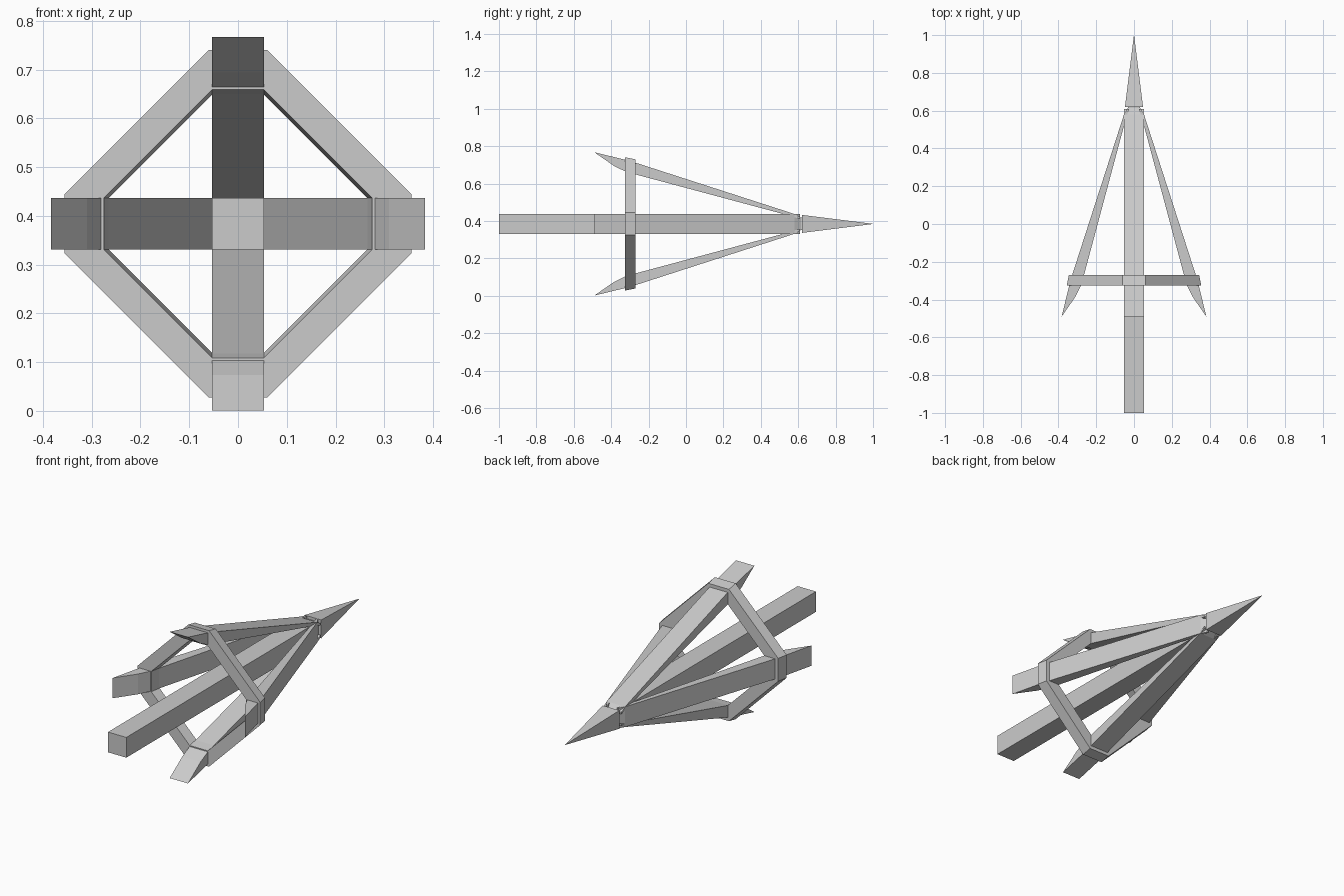
import bpy, bmesh, math
from mathutils import Matrix, Vector

if "Cube" in bpy.data.objects:
    bpy.data.objects.remove(bpy.data.objects["Cube"])

AXIS = 0.384   # height of the centre line
W = 0.053      # half width of the square shaft


def make_object(name, bm, angle=0.0):
    # spin about the y axis, then lift to the centre line
    bm.transform(Matrix.Translation((0, 0, AXIS)) @ Matrix.Rotation(angle, 4, 'Y'))
    bmesh.ops.recalc_face_normals(bm, faces=bm.faces)
    mesh = bpy.data.meshes.new(name)
    bm.to_mesh(mesh)
    bm.free()
    obj = bpy.data.objects.new(name, mesh)
    bpy.context.collection.objects.link(obj)
    return obj


def square_loft(name, sections):
    # square cross-sections (y, half size) joined along the y axis
    bm = bmesh.new()
    rings = [[bm.verts.new((sx * h, y, sz * h))
              for sx, sz in ((-1, -1), (1, -1), (1, 1), (-1, 1))]
             for y, h in sections]
    for a, b in zip(rings, rings[1:]):
        for i in range(4):
            j = (i + 1) % 4
            bm.faces.new((a[i], a[j], b[j], b[i]))
    bm.faces.new(rings[0])
    bm.faces.new(rings[-1])
    bmesh.ops.remove_doubles(bm, verts=bm.verts, dist=1e-5)
    make_object(name, bm)


def barb(name, profile, angle):
    # side profile (y, radius) extruded across the shaft width
    bm = bmesh.new()
    face = bm.faces.new([bm.verts.new((-W, y, r)) for y, r in profile])
    ext = bmesh.ops.extrude_face_region(bm, geom=[face], use_keep_orig=True)
    verts = [v for v in ext['geom'] if isinstance(v, bmesh.types.BMVert)]
    bmesh.ops.translate(bm, verts=verts, vec=(2 * W, 0, 0))
    make_object(name, bm, angle)


# central shaft with tapered neck
square_loft("shaft", [(-1.0, W), (0.575, W), (0.615, 0.033), (0.63, 0.033)])
# pointed head
square_loft("spear_tip", [(0.62, 0.048), (1.0, 0.0005)])

# four swept-back barbs
barb_profile = [(0.61, 0.036), (0.58, 0.053), (-0.30, 0.337), (-0.49, 0.383),
                (-0.385, 0.31), (-0.32, 0.278), (0.52, 0.053), (0.61, 0.026)]
for i, side in enumerate(("top", "right", "bottom", "left")):
    barb(side + "_barb", barb_profile, i * math.pi / 2)

# eight-sided brace ring tying the barbs together
bm = bmesh.new()


def octagon(y, r, c):
    loop = []
    for k in range(4):
        rot = Matrix.Rotation(k * math.pi / 2, 3, 'Y')
        loop += [bm.verts.new(rot @ Vector((x, y, r))) for x in (-c, c)]
    return loop


loops = [octagon(-0.325, 0.356, 0.06), octagon(-0.27, 0.345, 0.06),
         octagon(-0.27, 0.265, 0.053), octagon(-0.325, 0.275, 0.053)]
for a, b in zip(loops, loops[1:] + loops[:1]):
    for i in range(8):
        j = (i + 1) % 8
        bm.faces.new((a[i], a[j], b[j], b[i]))
make_object("brace_ring", bm)
